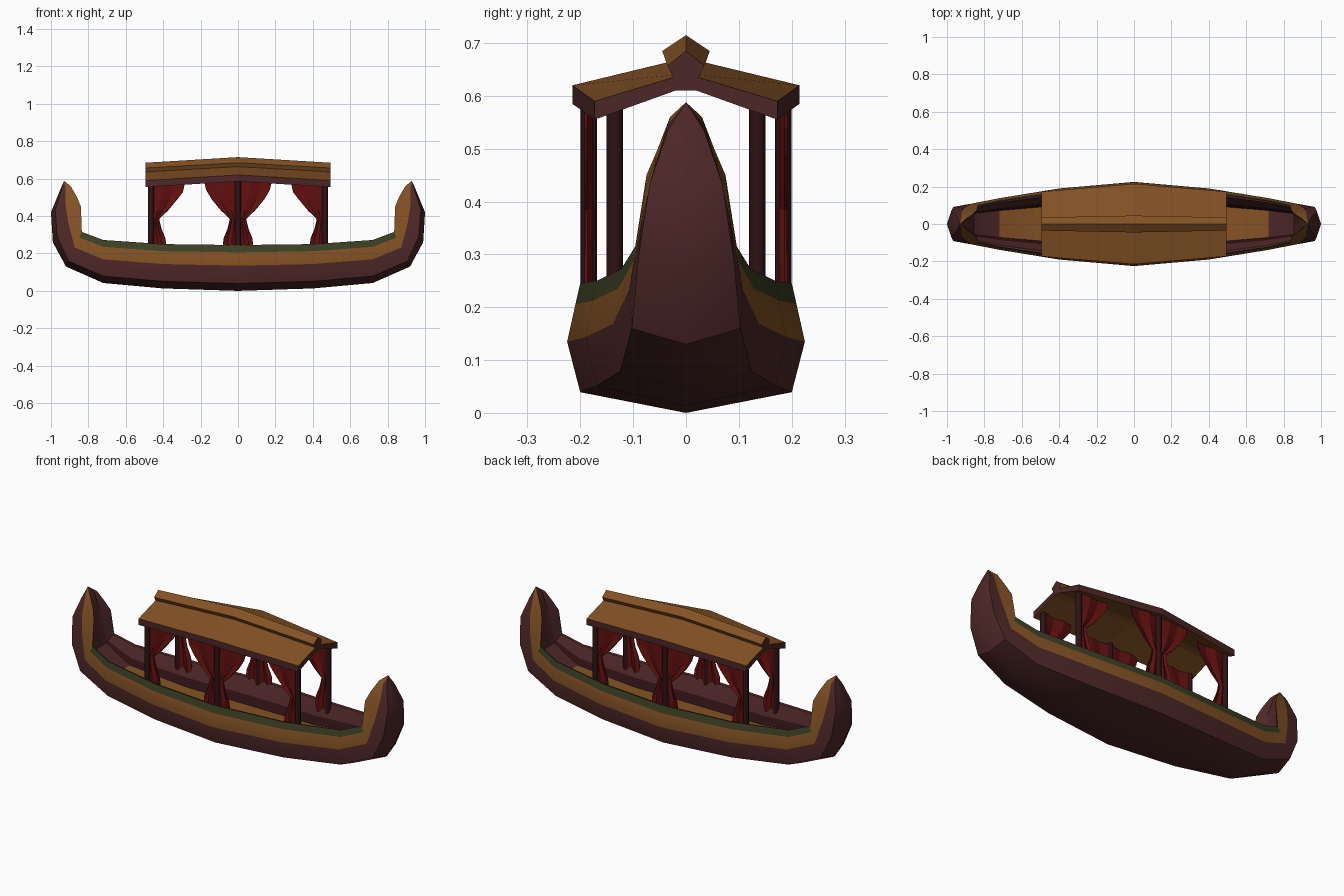
import bpy, bmesh
from mathutils import Vector

if "Cube" in bpy.data.objects:
    bpy.data.objects.remove(bpy.data.objects["Cube"])

COLOURS = {
    "maroon wood": (0.075, 0.020, 0.020, 1),
    "golden brown wood": (0.23, 0.085, 0.018, 1),
    "olive trim": (0.045, 0.052, 0.018, 1),
    "curtain red": (0.125, 0.005, 0.005, 1),
    "dark post wood": (0.028, 0.006, 0.007, 1),
}
MATS = []
for n, c in COLOURS.items():
    m = bpy.data.materials.new(n)
    m.diffuse_color = c
    m.use_nodes = True
    m.node_tree.nodes["Principled BSDF"].inputs["Base Color"].default_value = m.diffuse_color
    MATS.append(m)
MAROON, BROWN, GREEN, RED, DARK = range(5)


def finish(name, bm, axes=(True, True), smooth=None, thickness=0):
    """Turn a bmesh into an object mirrored about the boat centre."""
    me = bpy.data.meshes.new(name)
    bm.to_mesh(me)
    bm.free()
    ob = bpy.data.objects.new(name, me)
    bpy.context.collection.objects.link(ob)
    for m in MATS:
        me.materials.append(m)
    if thickness:
        s = ob.modifiers.new("thickness", 'SOLIDIFY')
        s.thickness = thickness
        s.offset = 0
    mir = ob.modifiers.new("mirror", 'MIRROR')
    mir.use_axis = (axes[0], axes[1], False)
    mir.merge_threshold = 0.0005
    if smooth:
        bpy.ops.object.select_all(action='DESELECT')
        ob.select_set(True)
        bpy.context.view_layer.objects.active = ob
        bpy.ops.object.shade_smooth_by_angle(angle=smooth)
    return ob


def loft(rings, colour, cap=None, flip=False):
    """Skin between rings of points; colour(i, j) gives the material."""
    bm = bmesh.new()
    vs = [[bm.verts.new(p) for p in r] for r in rings]
    for i in range(len(vs) - 1):
        for j in range(len(vs[0]) - 1):
            q = [vs[i][j], vs[i][j + 1], vs[i + 1][j + 1], vs[i + 1][j]]
            f = bm.faces.new(q[::-1] if flip else q)
            f.material_index = colour(i, j)
    if cap is not None:
        f = bm.faces.new(vs[-1] if not flip else vs[-1][::-1])
        f.material_index = cap
        f.normal_update()
        if f.normal.x < 0:
            f.normal_flip()
    bmesh.ops.remove_doubles(bm, verts=bm.verts, dist=0.0005)
    return bm


# Hull: quarter stations from midship to prow tip
# keel x, keel z, gunwale x, gunwale z, half width, chine factor, ledge depth, floor depth
STATIONS = [
    (0.00, 0.000, 0.00, 0.245, 0.225, 0.89, 0.32, 0.50),
    (0.40, 0.013, 0.40, 0.250, 0.190, 0.89, 0.32, 0.50),
    (0.72, 0.042, 0.72, 0.272, 0.138, 0.90, 0.28, 0.42),
    (0.92, 0.130, 0.835, 0.315, 0.108, 0.95, 0.20, 0.24),
    (0.99, 0.260, 0.84, 0.450, 0.084, 1.08, 0.18, 0.22),
    (1.00, 0.420, 0.86, 0.500, 0.060, 1.15, 0.15, 0.20),
    (0.955, 0.53, 0.895, 0.56, 0.034, 1.00, 0.10, 0.15),
    (0.93, 0.588, 0.93, 0.588, 0.0, 1.0, 0.0, 0.0),
]


def station(kx, kz, gx, gz, w, cf, tl, tf):
    k, g = Vector((kx, 0, kz)), Vector((gx, 0, gz))

    def at(t, y):
        p = k.lerp(g, t)
        return (p.x, y, p.z)
    return [at(0, 0), at(0.16, w * cf), at(0.55, w), at(0.84, w * 0.93),
            at(1, w * 0.89), at(0.985, w * 0.82), at(1 - tl, w * 0.62),
            at(1 - tf, w * 0.52), at(1 - tf, 0)]


def hull_colour(i, j):
    if j == 2:
        return BROWN
    if j == 3:
        return GREEN if i < 3 else BROWN
    if j == 6 and i < 3:
        return DARK
    if j == 7 and i < 2:
        return BROWN
    return MAROON


finish("hull", loft([station(*s) for s in STATIONS], hull_colour), smooth=0.6)

# Roof: gently hipped slab, wider and higher amidships
roof = [
    [(0, 0, 0.672), (0, 0.215, 0.620), (0, 0.215, 0.585), (0, 0.02, 0.640), (0, 0, 0.640)],
    [(0.495, 0, 0.642), (0.495, 0.173, 0.590), (0.495, 0.173, 0.555),
     (0.495, 0.02, 0.610), (0.495, 0, 0.610)],
]
finish("roof", loft(roof, lambda i, j: (BROWN, MAROON, BROWN, BROWN)[j],
                    cap=MAROON, flip=True))

# Ridge cap along the roof top
ridge = [
    [(0, 0, 0.715), (0, 0.045, 0.685), (0, 0.028, 0.655), (0, 0, 0.655)],
    [(0.495, 0, 0.685), (0.495, 0.035, 0.657), (0.495, 0.020, 0.628), (0.495, 0, 0.628)],
]
finish("roof_ridge", loft(ridge, lambda i, j: (BROWN, BROWN, MAROON)[j],
                          cap=MAROON, flip=True))

# Posts carrying the roof
for name, x, y, top in (("middle_post", 0, 0.184, 0.605), ("end_post", 0.465, 0.135, 0.58)):
    bm = bmesh.new()
    bmesh.ops.create_cone(bm, cap_ends=True, segments=8, radius1=0.0155,
                          radius2=0.0155, depth=top - 0.13)
    bmesh.ops.translate(bm, vec=(x, y, (top + 0.13) / 2), verts=bm.verts)
    for f in bm.faces:
        f.material_index = DARK
    finish(name, bm, axes=(x > 0, True), smooth=0.9)

# Tied-back curtains: (height, width) rows hung beside each post
DRAPE = [(0.585, 0.17), (0.54, 0.16), (0.49, 0.13), (0.43, 0.08),
         (0.385, 0.032), (0.33, 0.045), (0.28, 0.066), (0.19, 0.075)]
for name, x, y, side, drop in (("middle_curtain", 0.010, 0.184, 1, 0),
                               ("end_curtain", 0.455, 0.135, -1, 0.012)):
    rows = [[(x + side * w * t, y + (0.005 if k % 2 else -0.005), z - (drop if z > 0.5 else 0))
             for k, t in enumerate((0, 0.33, 0.67, 1))] for z, w in DRAPE]
    finish(name, loft(rows, lambda i, j: RED), thickness=0.006)
